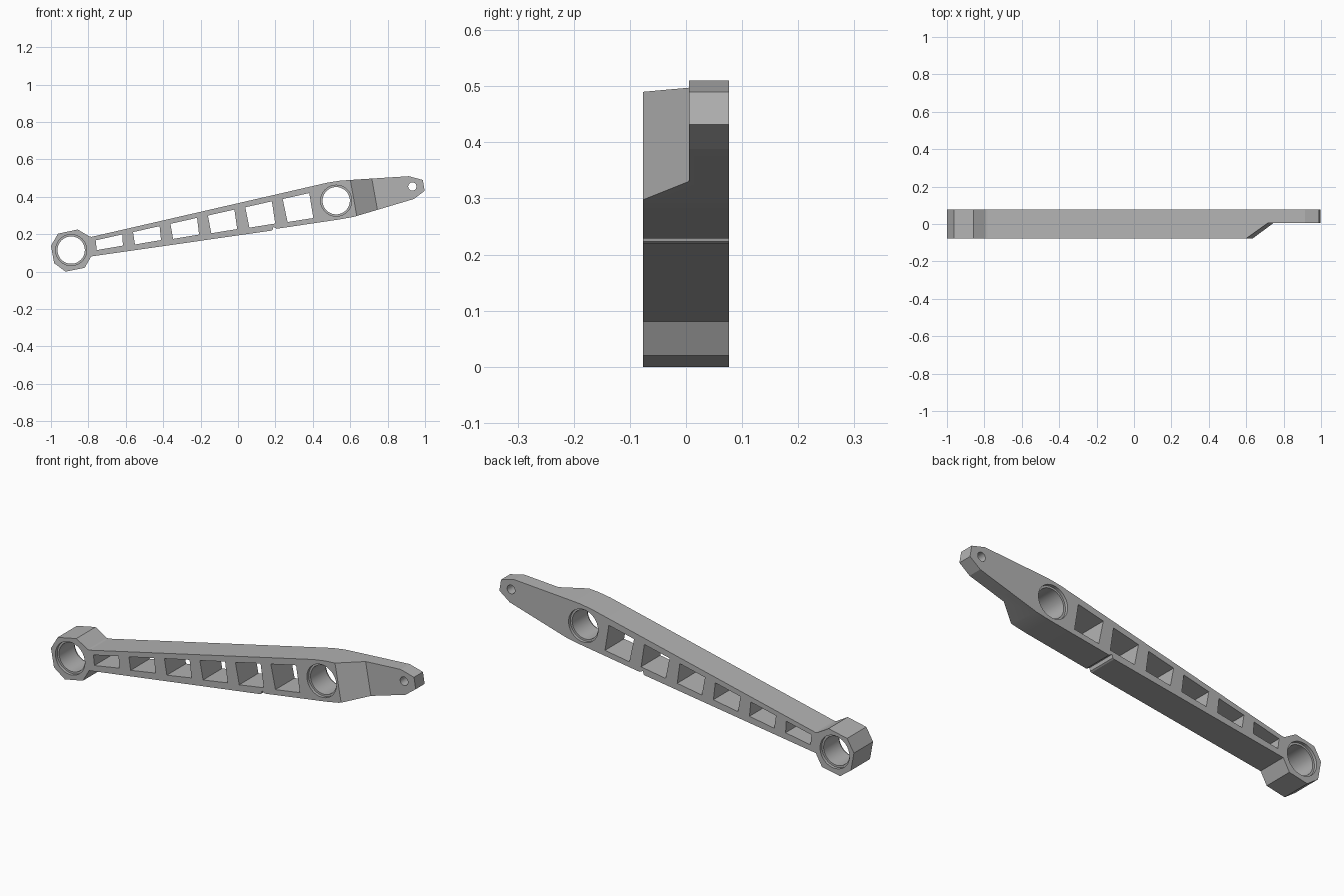
import bpy, bmesh, math
from mathutils import Vector

cube = bpy.data.objects.get("Cube")
if cube:
    bpy.data.objects.remove(cube, do_unlink=True)

HALF = 0.077          # half thickness of the arm
PLATE_FRONT = 0.005   # front face of the thin end plate

grey = bpy.data.materials.new("machined_grey")
grey.use_nodes = True
GREY = (0.45, 0.45, 0.45, 1)
grey.diffuse_color = GREY
grey.node_tree.nodes["Principled BSDF"].inputs["Base Color"].default_value = GREY


def prism(name, base, offset):
    """Extrude a polygon of 3D points along an offset."""
    bm = bmesh.new()
    face = bm.faces.new([bm.verts.new(p) for p in base])
    new = bmesh.ops.extrude_face_region(bm, geom=[face])["geom"]
    bmesh.ops.translate(bm, vec=Vector(offset),
                        verts=[v for v in new if isinstance(v, bmesh.types.BMVert)])
    bmesh.ops.recalc_face_normals(bm, faces=bm.faces)
    mesh = bpy.data.meshes.new(name)
    bm.to_mesh(mesh)
    bm.free()
    mesh.materials.append(grey)
    obj = bpy.data.objects.new(name, mesh)
    bpy.context.collection.objects.link(obj)
    return obj


def slab(name, outline, y0, y1):
    return prism(name, [(x, y0, z) for x, z in outline], (0, y1 - y0, 0))


def circle(cx, cz, r, n=48):
    return [(cx + r * math.cos(math.tau * i / n), cz + r * math.sin(math.tau * i / n))
            for i in range(n)]


# Side outline: faceted hub, underside with notch, tip, top edge
hub = [(-0.793, 0.187), (-0.857, 0.225), (-0.962, 0.203), (-1.0, 0.138),
       (-0.983, 0.045), (-0.922, 0.0), (-0.82, 0.02), (-0.785, 0.081)]
underside = [(0.178, 0.219), (0.185, 0.223), (0.189, 0.239), (0.207, 0.229),
             (0.55, 0.28), (0.62, 0.293), (0.94, 0.388)]
tip = [(0.998, 0.432), (0.988, 0.49), (0.913, 0.51)]
top = [(0.6, 0.49), (0.545, 0.486), (0.48, 0.476), (-0.782, 0.186)]
arm = slab("lever_arm", hub + underside + tip + top, -HALF, HALF)

cutters = []

# Tapered truss windows
for i in range(6):
    x, z = -0.761 + 0.2 * i, 0.167 + 0.0442 * i
    window = [(x, z), (x + 0.142, z + 0.032),
              (-0.615 + 0.2035 * i, 0.139 + 0.0295 * i),
              (-0.755 + 0.204 * i, 0.115 + 0.03 * i)]
    cutters.append(slab("window_cutter", window, -0.2, 0.2))

# Bearing bores with a shallow counterbore on each face
for cx, cz in ((-0.892, 0.115), (0.525, 0.379)):
    cutters.append(slab("bore_cutter", circle(cx, cz, 0.073), -0.2, 0.2))
    for side in (-1, 1):
        cutters.append(slab("counterbore_cutter", circle(cx, cz, 0.083),
                            side * (HALF - 0.015), side * 0.2))

# Pin hole in the tip
cutters.append(slab("pin_cutter", circle(0.932, 0.455, 0.022, 32), -0.2, 0.2))

# Slanted relief that thins the arm to an end plate
relief = [(0.574, -0.107), (0.733, PLATE_FRONT), (1.2, PLATE_FRONT), (1.2, -0.107)]
cutters.append(prism("relief_cutter", [(x + 0.036, y, 0.2) for x, y in relief],
                     (-0.072, 0, 0.4)))

for c in cutters:
    c.hide_render = True
    mod = arm.modifiers.new("cut", "BOOLEAN")
    mod.operation = "DIFFERENCE"
    mod.solver = "EXACT"
    mod.object = c

# Apply the cuts, then drop the cutters
bpy.context.view_layer.objects.active = arm
bpy.ops.object.select_all(action="DESELECT")
arm.select_set(True)
for mod in list(arm.modifiers):
    bpy.ops.object.modifier_apply(modifier=mod.name)
for c in cutters:
    bpy.data.objects.remove(c, do_unlink=True)

bpy.ops.object.shade_smooth_by_angle(angle=math.radians(9))
